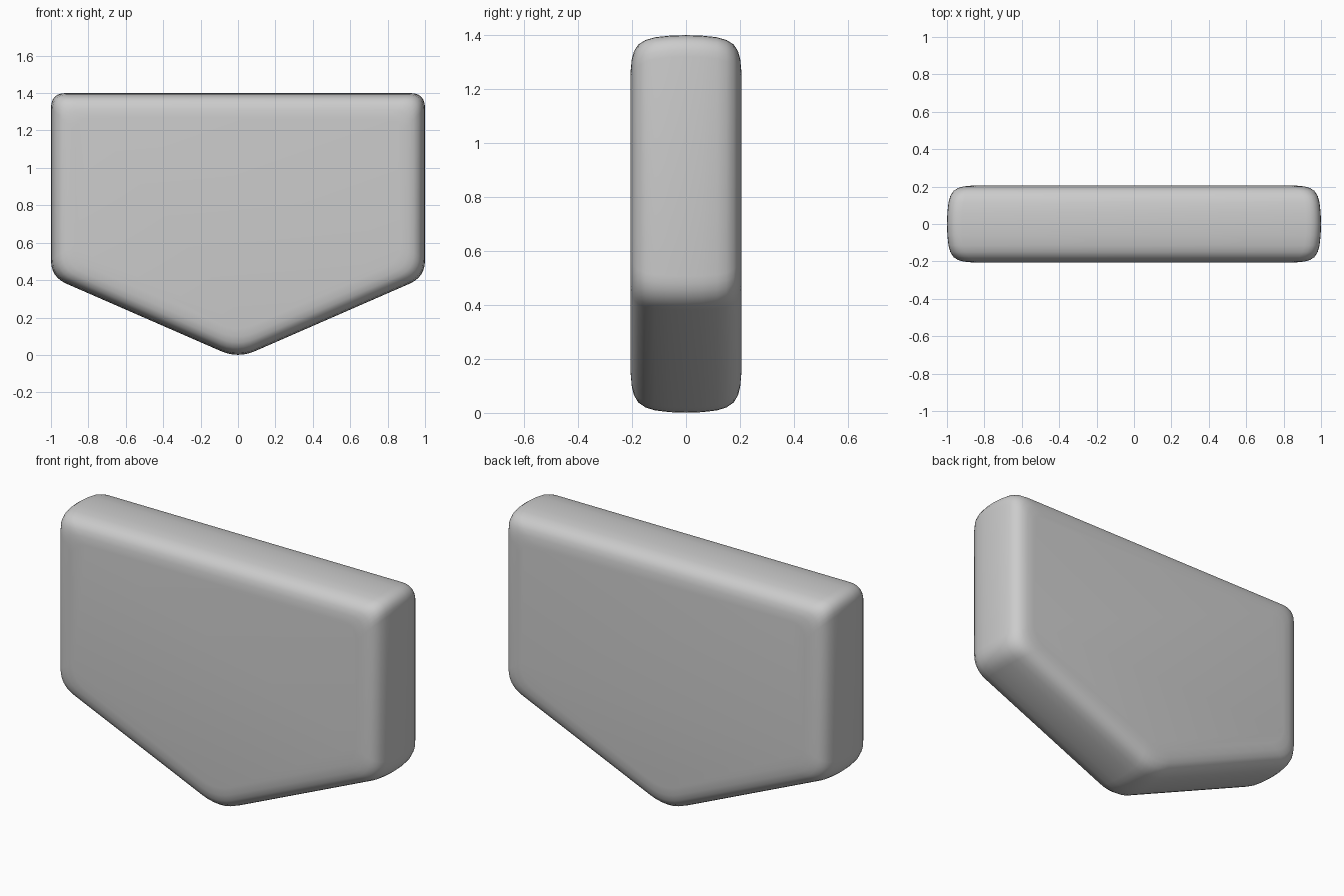
import bpy, bmesh
from mathutils import Vector

if "Cube" in bpy.data.objects:
    bpy.data.objects.remove(bpy.data.objects["Cube"])

# Pentagon outline in x-z, counter-clockwise, with corner rounding lengths
CORNERS = [Vector(c) for c in [(0, -0.0195), (1, 0.417), (1, 1.4), (-1, 1.4), (-1, 0.417)]]
ROUND = [0.10, 0.09, 0.08, 0.08, 0.09]
STEPS = 6

# Edge profile: (inset from outline, y) from mid-plane to flat face
HALF = [(0.002, 0.06), (0.008, 0.115), (0.018, 0.15), (0.035, 0.177),
        (0.06, 0.193), (0.09, 0.201), (0.13, 0.205)]
PROFILE = [(d, -y) for d, y in reversed(HALF)] + [(0, 0)] + HALF


def inward(a, b):
    e = (b - a).normalized()
    return Vector((-e.y, e.x))


def outline(inset):
    """Rounded pentagon moved inward by the given distance."""
    n = len(CORNERS)
    pts = []
    for i, c in enumerate(CORNERS):
        prev, nxt = CORNERS[i - 1], CORNERS[(i + 1) % n]
        n1, n2 = inward(prev, c), inward(c, nxt)
        p = c + (n1 + n2) * inset / (1 + n1.dot(n2))
        a = p + (prev - c).normalized() * ROUND[i]
        b = p + (nxt - c).normalized() * ROUND[i]
        for k in range(STEPS + 1):
            t = k / STEPS
            pts.append(a * (1 - t) ** 2 + p * 2 * t * (1 - t) + b * t * t)
    return pts


# Loft the rings front to back and cap both faces
bm = bmesh.new()
rings = [[bm.verts.new((p.x, y, p.y)) for p in outline(d)] for d, y in PROFILE]
for r, s in zip(rings, rings[1:]):
    for i in range(len(r)):
        j = (i + 1) % len(r)
        bm.faces.new((r[i], r[j], s[j], s[i]))
bm.faces.new(rings[0])
bm.faces.new(rings[-1][::-1])
bmesh.ops.recalc_face_normals(bm, faces=bm.faces[:])
for f in bm.faces:
    f.smooth = True

mesh = bpy.data.meshes.new("pentagon_slab")
bm.to_mesh(mesh)
bm.free()
slab = bpy.data.objects.new("pentagon_slab", mesh)
bpy.context.collection.objects.link(slab)
